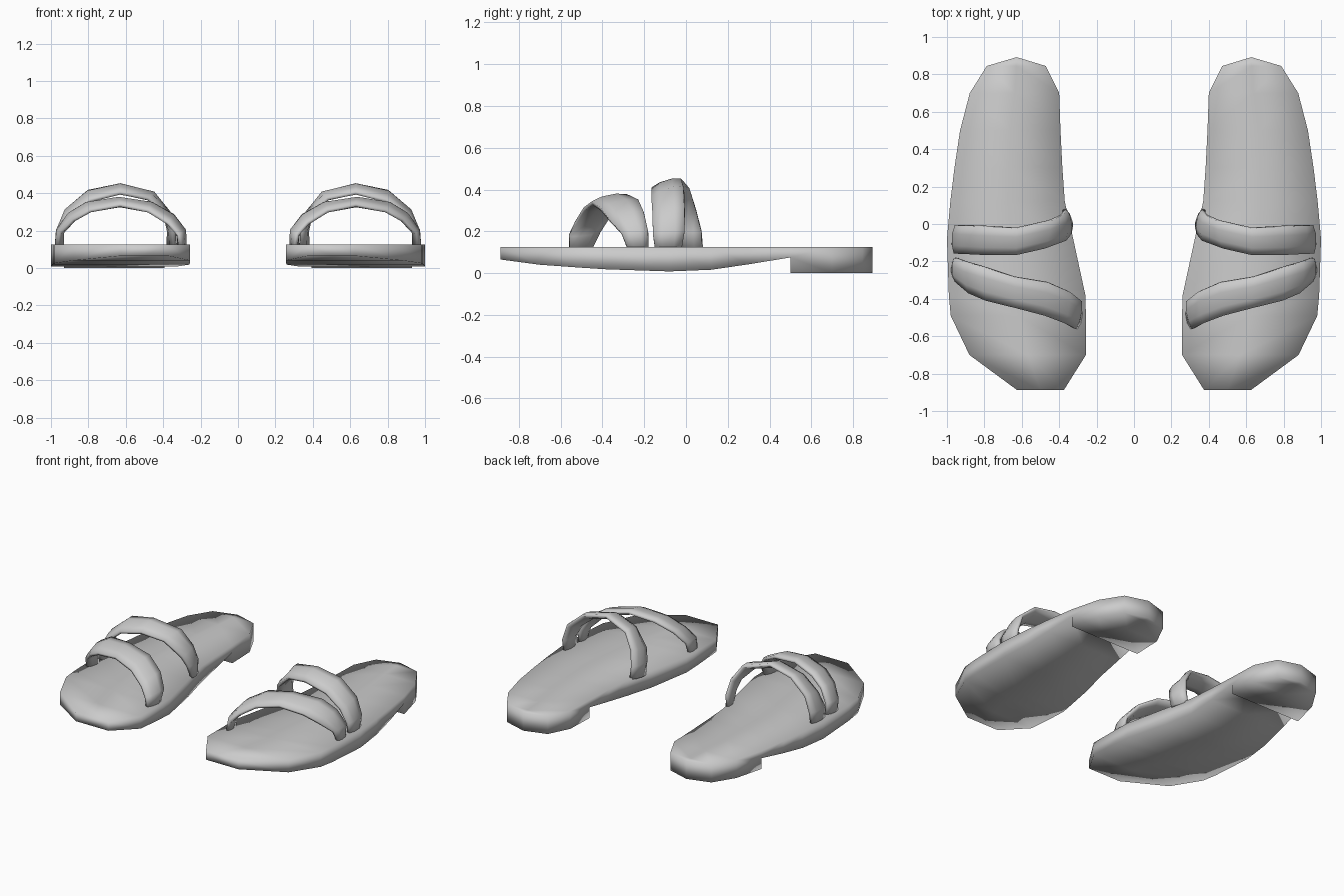
import bpy, bmesh, math
from mathutils import Vector

if "Cube" in bpy.data.objects:
    bpy.data.objects.remove(bpy.data.objects["Cube"])


def finish(name, bm):
    """Turn a bmesh into a smooth object mirrored to the other foot."""
    bmesh.ops.recalc_face_normals(bm, faces=bm.faces[:])
    me = bpy.data.meshes.new(name)
    bm.to_mesh(me)
    bm.free()
    for p in me.polygons:
        p.use_smooth = True
    ob = bpy.data.objects.new(name, me)
    bpy.context.collection.objects.link(ob)
    mod = ob.modifiers.new("other_foot", 'MIRROR')
    mod.use_mirror_merge = False
    return ob


# Sole: rows of (y, inner x, outer x, underside z) from toe to heel front
TOP = 0.125
ROWS = [(-.888, .375, .625, .065), (-.70, .257, .88, .04), (-.49, .257, .98, .025),
        (-.38, .26, .99, .018), (-.08, .325, 1.0, .008), (.12, .37, .982, .016),
        (.30, .383, .96, .042), (.50, .393, .93, .075)]
HEEL = [(.50, .393, .93, 0), (.70, .40, .878, 0), (.845, .472, .787, 0)]

bm = bmesh.new()


def line(y, a, b, z):
    return [bm.verts.new((a + (b - a) * t, y, z)) for t in (0, .5, 1)]


tops = [line(y, a, b, TOP) for y, a, b, z in ROWS + HEEL[1:]]
under = [line(*r) for r in ROWS]
heel = [line(*r) for r in HEEL]

for rows in (tops, under, heel):
    for p, q in zip(rows, rows[1:]):
        for i in (0, 1):
            bm.faces.new((p[i], p[i + 1], q[i + 1], q[i]))
tip_top = bm.verts.new((.627, .892, TOP))
tip_low = bm.verts.new((.627, .892, 0))
for i in (0, 1):
    bm.faces.new((tops[-1][i], tops[-1][i + 1], tip_top))
    bm.faces.new((heel[-1][i], heel[-1][i + 1], tip_low))
    # toe wall and heel step
    bm.faces.new((tops[0][i], tops[0][i + 1], under[0][i + 1], under[0][i]))
    bm.faces.new((under[-1][i], under[-1][i + 1], heel[0][i + 1], heel[0][i]))
n = len(ROWS)
for s in (0, 2):
    # side walls
    for k in range(n - 1):
        bm.faces.new((tops[k][s], tops[k + 1][s], under[k + 1][s], under[k][s]))
    bm.faces.new((tops[n - 1][s], tops[n][s], heel[1][s], heel[0][s], under[-1][s]))
    bm.faces.new((tops[n][s], tops[n + 1][s], heel[2][s], heel[1][s]))
    bm.faces.new((tops[-1][s], tip_top, tip_low, heel[-1][s]))
finish("sole", bm)


def strap(name, stations, thick=.022, sides=8):
    """Loft a flattened oval along pairs of front-edge / rear-edge points."""
    pairs = [(Vector(s[:3]), Vector(s[3:])) for s in stations]
    mids = [(f + r) / 2 for f, r in pairs]
    bm = bmesh.new()
    rings = []
    for i, (f, r) in enumerate(pairs):
        tangent = mids[min(i + 1, len(mids) - 1)] - mids[max(i - 1, 0)]
        half = (r - f) / 2
        normal = tangent.cross(half).normalized()
        ring = []
        for k in range(sides):
            a = 2 * math.pi * (k + .5) / sides
            ring.append(bm.verts.new(mids[i] + half * math.cos(a) * 1.06
                                     + normal * thick * math.sin(a) * 1.05))
        rings.append(ring)
    for p, q in zip(rings, rings[1:]):
        for k in range(sides):
            j = (k + 1) % sides
            bm.faces.new((p[k], p[j], q[j], q[k]))
    bm.faces.new(rings[0])
    bm.faces.new(rings[-1])
    return finish(name, bm)


# Straps, outer side to inner side
strap("front_strap", [
    (.965, -.28, .115, .945, -.18, .115),
    (.95, -.31, .19, .955, -.18, .20),
    (.88, -.37, .255, .90, -.20, .29),
    (.79, -.41, .305, .81, -.225, .345),
    (.63, -.45, .335, .64, -.28, .37),
    (.48, -.49, .305, .46, -.31, .345),
    (.375, -.53, .24, .345, -.36, .28),
    (.32, -.56, .18, .285, -.41, .20),
    (.31, -.56, .115, .29, -.45, .115)])
strap("rear_strap", [
    (.955, -.15, .115, .95, -.02, .115),
    (.955, -.16, .19, .95, -.005, .20),
    (.90, -.16, .275, .915, -.005, .31),
    (.79, -.165, .36, .80, -.01, .41),
    (.63, -.165, .40, .63, -.02, .445),
    (.48, -.13, .37, .45, .02, .40),
    (.37, -.09, .27, .385, .05, .30),
    (.345, -.06, .20, .365, .075, .20),
    (.335, -.03, .115, .375, .08, .115)])
